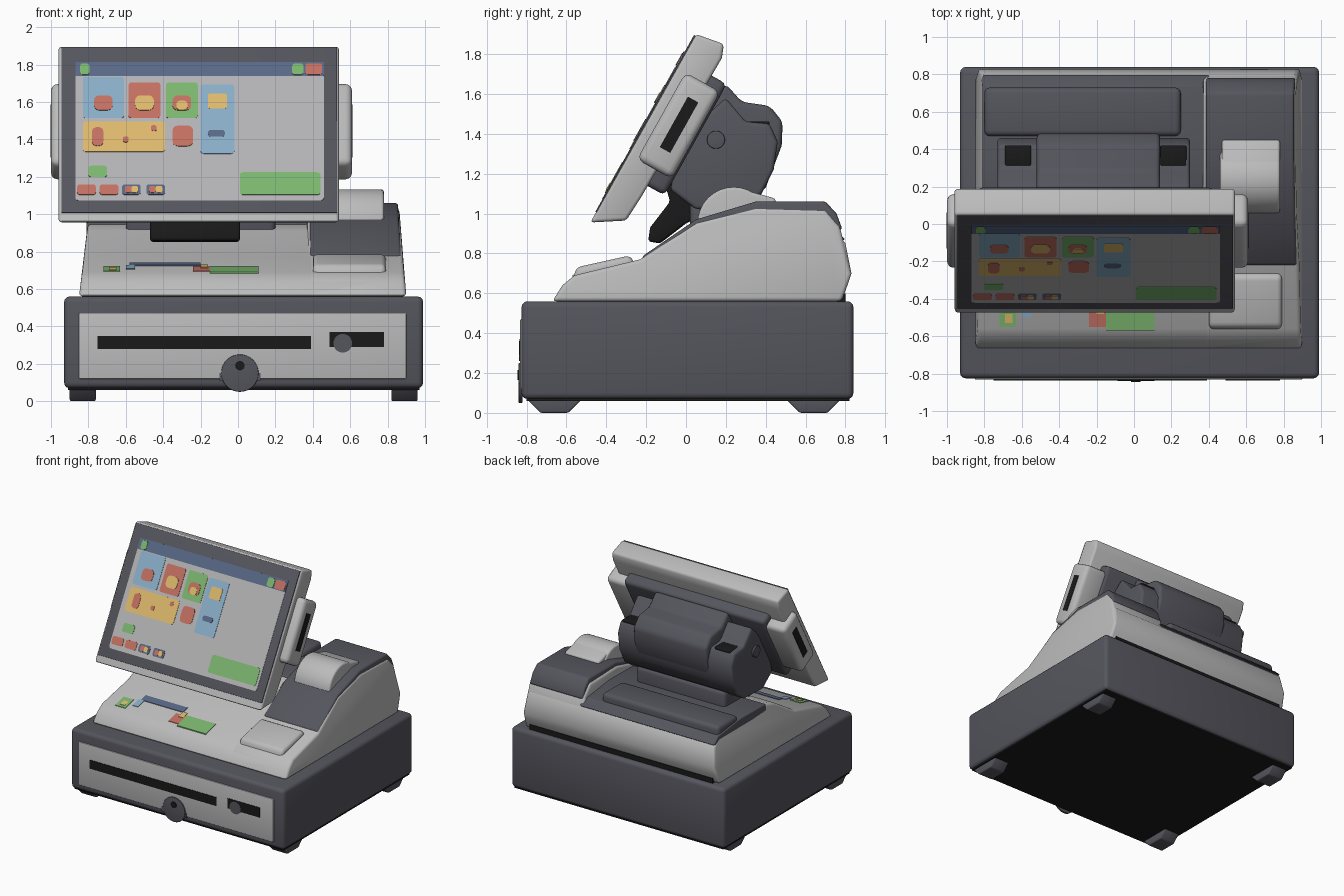
import bpy, bmesh, math
from mathutils import Matrix, Vector

old = bpy.data.objects.get("Cube")
if old:
    bpy.data.objects.remove(old, do_unlink=True)


def material(name, r, g, b):
    m = bpy.data.materials.new(name)
    m.use_nodes = True
    m.diffuse_color = (r, g, b, 1)
    bsdf = m.node_tree.nodes["Principled BSDF"]
    bsdf.inputs["Base Color"].default_value = (r, g, b, 1)
    bsdf.inputs["Roughness"].default_value = 0.6
    return m


DARK = material("charcoal", .09, .09, .11)
LIGHT = material("light grey", .5, .5, .5)
BLACK = material("black", .01, .01, .01)
SCREEN = material("screen grey", .45, .45, .46)
RED = material("red", .55, .16, .12)
GREEN = material("green", .2, .47, .16)
YELLOW = material("yellow", .72, .48, .15)
SKY = material("sky blue", .25, .42, .58)
NAVY = material("slate blue", .1, .14, .24)


def finish(name, bm, mat, bevel=0, segments=3):
    """Round the sharp edges, shade and link one part."""
    bmesh.ops.recalc_face_normals(bm, faces=bm.faces)
    if bevel:
        sharp = [e for e in bm.edges if e.calc_face_angle(0) > math.radians(35)]
        bmesh.ops.bevel(bm, geom=sharp, offset=bevel, segments=segments,
                        profile=.5, affect='EDGES', clamp_overlap=True)
    mesh = bpy.data.meshes.new(name)
    bm.to_mesh(mesh)
    bm.free()
    mesh.materials.append(mat)
    ob = bpy.data.objects.new(name, mesh)
    bpy.context.collection.objects.link(ob)
    bpy.ops.object.select_all(action='DESELECT')
    ob.select_set(True)
    bpy.context.view_layer.objects.active = ob
    bpy.ops.object.shade_smooth_by_angle(angle=math.radians(40))
    return ob


def box(name, mat, x, y, z, bevel=0, frame=None):
    """Box from three ranges, optionally in a tilted frame."""
    bm = bmesh.new()
    bmesh.ops.create_cube(bm, size=1)
    for v in bm.verts:
        v.co = Vector([(r[0] + r[1]) / 2 + c * (r[1] - r[0])
                       for c, r in zip(v.co, (x, y, z))])
    if frame:
        bm.transform(frame)
    return finish(name, bm, mat, bevel)


def extrude(name, mat, profile, x0, x1, bevel=0, lean0=0, lean1=0):
    """Side profile (y, z) swept along x, with leaning ends."""
    bm = bmesh.new()
    ends = []
    for x, lean in ((x0, lean0), (x1, lean1)):
        ends.append([bm.verts.new((x + lean * (z - .56), y, z)) for y, z in profile])
        bm.faces.new(ends[-1])
    a, b = ends
    for i in range(len(a)):
        j = (i + 1) % len(a)
        bm.faces.new((a[i], a[j], b[j], b[i]))
    return finish(name, bm, mat, bevel)


def cylinder(name, mat, centre, radius, length, axis, bevel=0):
    bm = bmesh.new()
    bmesh.ops.create_cone(bm, cap_ends=True, segments=32, radius1=radius,
                          radius2=radius, depth=length)
    turn = Vector((0, 0, 1)).rotation_difference(Vector(axis)).to_matrix().to_4x4()
    bm.transform(Matrix.Translation(centre) @ turn)
    return finish(name, bm, mat, bevel)


# Cash drawer
box("drawer_case", DARK, (-.93, .99), (-.825, .84), (.07, .56), .03)
box("drawer_underside", BLACK, (-.91, .97), (-.8, .82), (.06, .09))
box("drawer_front", LIGHT, (-.85, .9), (-.832, -.8), (.12, .47), .005)
box("drawer_slot", BLACK, (-.75, .39), (-.836, -.82), (.28, .35))
box("lock_slot", BLACK, (.49, .78), (-.836, -.82), (.29, .37))
cylinder("lock_disc", DARK, (.56, -.832, .31), .05, .01, (0, 1, 0))
tab = cylinder("drawer_pull", DARK, (.01, -.83, .15), .1, .02, (0, 1, 0), .004)
box("drawer_pull_base", DARK, (-.1, .12), (-.838, -.82), (.11, .15))
cylinder("pull_keyhole", BLACK, (.01, -.841, .19), .025, .006, (0, 1, 0))
for fx in (-.83, .89):
    for fy in (-.66, .64):
        foot = [(fy - .14, .07), (fy - .07, 0), (fy + .07, 0), (fy + .14, .07)]
        extrude("foot", DARK, foot, fx - .07, fx + .07, .01)

# Housing, with a lower left half and a taller printer half
front = [(-.67, .56), (-.62, .64), (-.56, .69), (-.23, .77)]
back = [(.83, .7), (.81, .64), (.78, .56)]
extrude("housing", LIGHT, front + [(0, .91), (.1, .945), (.45, .95), (.74, .91), (.8, .85)]
        + back, -.85, .89, .02, .12, -.07)
extrude("printer_body", LIGHT, front + [(.05, .955), (.35, 1.03), (.7, 1.02), (.77, .94)]
        + back, .37, .9, .02, 0, -.08)
extrude("housing_top", DARK, [(.12, .9), (.13, .955), (.45, .96), (.74, .925), (.8, .87), (.7, .85)],
        -.81, .4, .008)
box("rear_bar", DARK, (-.8, .25), (.47, .73), (.85, .99), .03)
box("rear_gap_shadow", BLACK, (-.8, .85), (.7, .8), (.55, .6))

# Receipt printer
extrude("printer_cover", DARK, [(-.22, .75), (-.22, .785), (.05, .97), (.35, 1.06), (.7, 1.06),
                                (.755, 1), (.785, .92), (.6, .88), (0, .78)],
        .385, .885, .015, 0, -.06)
cylinder("paper_roll", LIGHT, (.62, .24, .95), .183, .32, (1, 0, 0), .015)
extrude("paper_exit", LIGHT, [(.03, .9), (.07, 1), (.25, 1.13), (.45, 1.075), (.45, 1)], .47, .78, .015)
extrude("side_tray", LIGHT, [(-.57, .66), (-.55, .73), (-.28, .79), (-.24, .72)], .4, .79, .025)


# Coloured keys on the sloping front
def key(name, mat, x0, x1, y0, y1, lift=.004):
    z = lambda y: .69 + .242 * (y + .56) + lift
    extrude(name, mat, [(y0, z(y0)), (y1, z(y1)), (y1, z(y1) - .008), (y0, z(y0) - .008)], x0, x1)


key("round_key", GREEN, -.72, -.63, -.55, -.44)
key("round_key_mark", YELLOW, -.69, -.65, -.53, -.48, .007)
key("blue_key_strip", NAVY, -.58, -.2, -.42, -.36)
key("blue_key", SKY, -.6, -.55, -.5, -.42)
key("red_key", RED, -.24, -.15, -.55, -.45)
key("yellow_key", YELLOW, -.2, -.16, -.48, -.42, .007)
key("green_key", GREEN, -.15, .11, -.57, -.44)

# Tilted display: x across, y up the glass, z out of the glass
UP = Vector((0, .487, .873)).normalized()
OUT = Vector((1, 0, 0)).cross(UP)
TILT = Matrix((Vector((1, 0, 0)), UP, OUT)).transposed().to_4x4()
TILT.translation = (0, -.48, .955)

extrude("display_shell", LIGHT, [(-.48, .955), (.05, 1.9), (.19, 1.85), (.18, 1.78), (-.22, 1.09),
                                 (-.3, .965)], -.96, .54, .018)
box("display_bezel", DARK, (-.945, .53), (.06, 1.075), (-.005, .004), .003, TILT)
box("display_back", DARK, (-.84, .43), (.3, .94), (-.26, -.12), .03, TILT)
for name, x in (("right", (-1, -.8)), ("left", (.4, .61))):
    box(name + "_side_reader", LIGHT, x, (.39, .89), (-.25, -.05), .035, TILT)
    side = x[0] if name == "right" else x[1]
    box(name + "_reader_slot", BLACK, (side - .003, side + .003), (.5, .79), (-.18, -.12), 0, TILT)


def tile(name, mat, x0, x1, z0, z1, layer=2, rounding=.015):
    """Rounded plate on the glass, given by its front outline."""
    bm = bmesh.new()
    h0, h1 = [(z - .955) / UP.z for z in (z0, z1)]
    face = bm.faces.new([bm.verts.new((x, h, 0)) for x, h in
                         ((x0, h0), (x1, h0), (x1, h1), (x0, h1))])
    if rounding:
        bmesh.ops.bevel(bm, geom=list(bm.verts), offset=rounding, segments=3,
                        profile=.5, affect='VERTICES')
    out = bmesh.ops.extrude_face_region(bm, geom=list(bm.faces))["geom"]
    for v in out:
        if isinstance(v, bmesh.types.BMVert):
            v.co.z += .004
    bm.transform(TILT @ Matrix.Translation((0, 0, .003 * layer - .001)))
    finish(name, bm, mat)


# Screen contents
tile("screen", SCREEN, -.87, .46, 1.07, 1.8, 1, .02)
tile("screen_header", NAVY, -.87, .46, 1.735, 1.81, 2, .005)
for x, mat, w in ((-.82, GREEN, .025), (.32, GREEN, .03), (.405, RED, .045)):
    tile("header_icon", mat, x - w, x + w, 1.74, 1.8, 3)
for x, mat, w, mark in ((-.72, SKY, .11, RED), (-.5, RED, .085, YELLOW), (-.3, GREEN, .085, RED)):
    tile("menu_tile", mat, x - w, x + w, 1.51, 1.7 if w < .1 else 1.73)
    tile("menu_picture", mark, x - .05, x + .05, 1.55, 1.63, 3, .03)
tile("menu_picture_base", YELLOW, -.33, -.27, 1.55, 1.6, 4, .02)
tile("tall_tile", SKY, -.2, -.02, 1.32, 1.69)
tile("tall_tile_picture", YELLOW, -.16, -.06, 1.56, 1.64, 3, .01)
tile("tall_tile_mark", NAVY, -.16, -.07, 1.41, 1.445, 3)
tile("wide_tile", YELLOW, -.83, -.39, 1.33, 1.49)
tile("wide_tile_mark", RED, -.78, -.72, 1.36, 1.46, 3, .025)
for x, z in ((-.6, 1.38), (-.45, 1.44)):
    tile("wide_tile_dot", RED, x - .015, x + .015, z, z + .03, 3, .01)
tile("small_red_tile", RED, -.35, -.24, 1.36, 1.47, 2, .03)
tile("small_green_tile", GREEN, -.8, -.7, 1.195, 1.255)
tile("pay_button", GREEN, .01, .44, 1.1, 1.22)
for x, mat in ((-.81, RED), (-.69, RED), (-.57, NAVY), (-.44, NAVY)):
    tile("bottom_button", mat, x - .05, x + .05, 1.1, 1.155)
    if mat == NAVY:
        tile("button_half", RED, x - .035, x, 1.11, 1.145, 3, .01)
        tile("button_half", YELLOW, x, x + .035, 1.11, 1.145, 3, .01)

# Hinge housing and neck behind the display
extrude("hinge_centre", DARK, [(0, 1.45), (.2, 1.65), (.28, 1.56), (.42, 1.54), (.485, 1.46),
                               (.48, 1.34), (.4, 1.13), (.3, 1.05), (.05, 1.02), (-.08, 1.12)],
        -.52, .14, .025)
extrude("hinge_shoulders", DARK, [(0, 1.4), (.2, 1.58), (.3, 1.46), (.42, 1.45), (.46, 1.36), (.44, 1.22),
                                  (.38, 1.1), (.28, 1.03), (.05, 1.02), (-.08, 1.12)], -.73, .3, .02)
for x in (-.62, .21):
    box("hinge_pocket", BLACK, (x - .07, x + .07), (.31, .42), (1.42, 1.462), .008)
for x in (-.735, .305):
    cylinder("hinge_screw", DARK, (x, .15, 1.37), .045, .02, (1, 0, 0), .004)
extrude("neck", BLACK, [(-.19, .86), (-.18, .93), (-.08, 1.06), (-.12, 1.2), (.05, 1.3), (.2, 1.05),
                        (0, .95), (-.13, .85)], -.47, .01, .015)
box("stand_base", DARK, (-.6, .2), (.02, .36), (.88, 1.08), .03)
